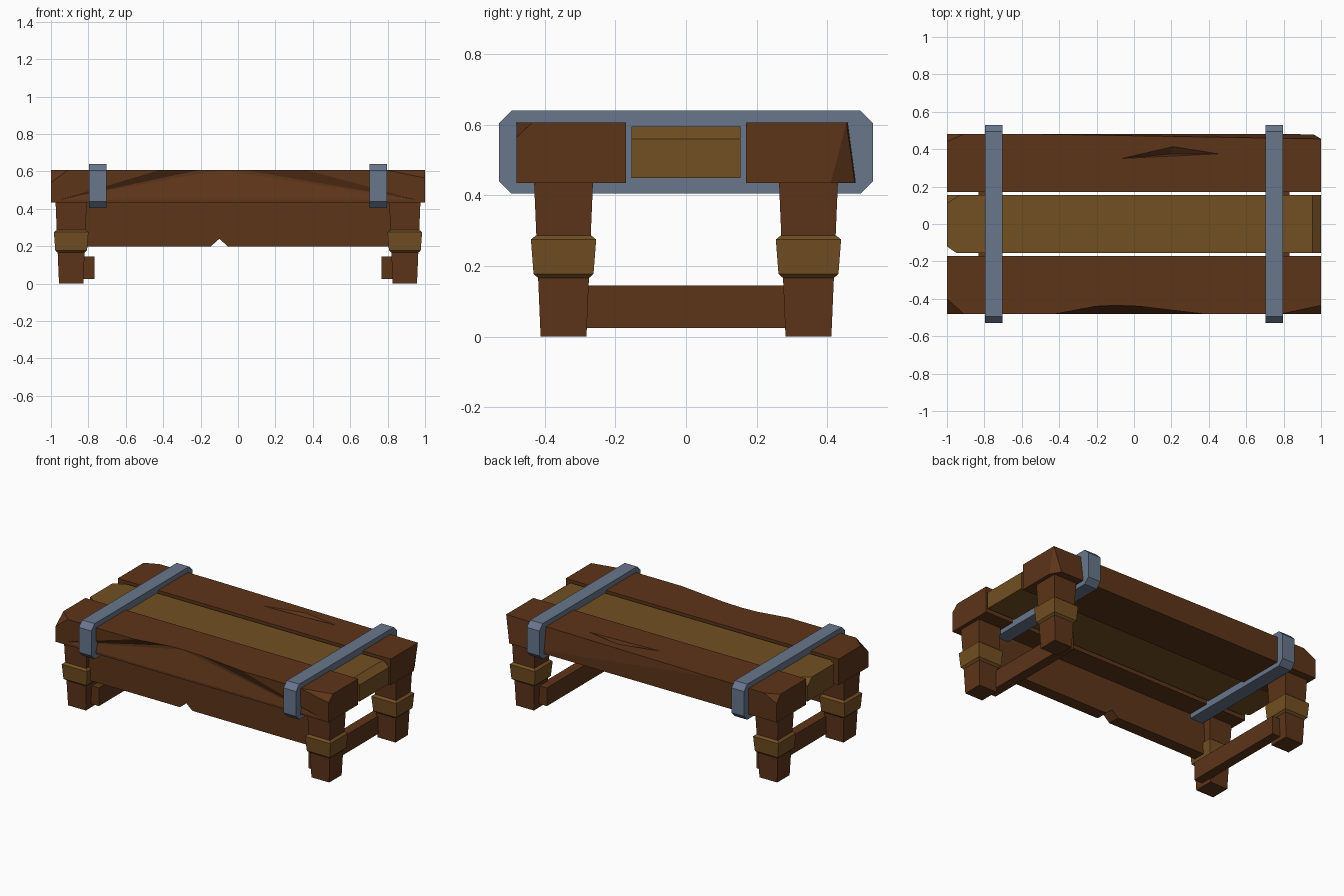
import bpy, bmesh
from mathutils import Vector

if "Cube" in bpy.data.objects:
    bpy.data.objects.remove(bpy.data.objects["Cube"])


def material(name, rgb):
    m = bpy.data.materials.new(name)
    m.diffuse_color = (*rgb, 1)
    m.use_nodes = True
    m.node_tree.nodes["Principled BSDF"].inputs["Base Color"].default_value = m.diffuse_color
    return m


DARK = material("dark_wood", (0.11, 0.035, 0.010))
LIGHT = material("light_wood", (0.17, 0.078, 0.016))
METAL = material("metal", (0.14, 0.18, 0.26))


def finish(name, bm, *mats):
    bmesh.ops.recalc_face_normals(bm, faces=bm.faces)
    me = bpy.data.meshes.new(name)
    bm.to_mesh(me)
    bm.free()
    for m in mats:
        me.materials.append(m)
    ob = bpy.data.objects.new(name, me)
    bpy.context.collection.objects.link(ob)
    return ob


def box(name, lo, hi, mat, chops=()):
    """Box between two corners; each chop is three points of a cutting plane."""
    lo, hi = Vector(lo), Vector(hi)
    mid = (lo + hi) / 2
    bm = bmesh.new()
    bmesh.ops.create_cube(bm, size=1)
    for v in bm.verts:
        v.co = mid + Vector(a * b for a, b in zip(v.co, hi - lo))
    for pts in chops:
        a, b, c = map(Vector, pts)
        n = (b - a).cross(c - a).normalized()
        if n.dot(mid - a) > 0:
            n = -n
        cut = bmesh.ops.bisect_plane(bm, geom=bm.verts[:] + bm.edges[:] + bm.faces[:],
                                     plane_co=a, plane_no=n, clear_outer=True)
        edges = [e for e in cut["geom_cut"] if isinstance(e, bmesh.types.BMEdge)]
        bmesh.ops.holes_fill(bm, edges=edges, sides=0)
    return finish(name, bm, mat)


def prism(name, pts, axis, a, b, mat):
    """Extrude a 2D outline along axis 0 (x) or 1 (y)."""
    bm = bmesh.new()
    place = lambda p, t: (t, p[0], p[1]) if axis == 0 else (p[0], t, p[1])
    face = bm.faces.new([bm.verts.new(place(p, a)) for p in pts])
    ext = bmesh.ops.extrude_face_region(bm, geom=[face])
    for v in ext["geom"]:
        if isinstance(v, bmesh.types.BMVert):
            v.co[axis] = b
    return finish(name, bm, mat)


def square_loft(name, cx, cy, rings, mat):
    """Stack of squares given as (height, half width)."""
    bm = bmesh.new()
    loops = [[bm.verts.new((cx + i * h, cy + j * h, z))
              for i, j in ((-1, -1), (1, -1), (1, 1), (-1, 1))] for z, h in rings]
    for p, q in zip(loops, loops[1:]):
        for k in range(4):
            n = (k + 1) % 4
            bm.faces.new((p[k], p[n], q[n], q[k]))
    bm.faces.new(loops[0])
    bm.faces.new(loops[-1])
    return finish(name, bm, mat)


def carve(ob, pts):
    """Subtract the convex hull of some points."""
    bm = bmesh.new()
    for p in pts:
        bm.verts.new(p)
    hull = bmesh.ops.convex_hull(bm, input=bm.verts[:])
    loose = [v for v in set(hull["geom_interior"]) if isinstance(v, bmesh.types.BMVert)]
    bmesh.ops.delete(bm, geom=loose, context="VERTS")
    cutter = finish("cutter", bm, ob.data.materials[0])
    cutter.hide_render = True
    mod = ob.modifiers.new("carve", "BOOLEAN")
    mod.operation, mod.solver, mod.object = "DIFFERENCE", "EXACT", cutter
    bpy.context.view_layer.objects.active = ob
    bpy.ops.object.modifier_apply(modifier=mod.name)
    bpy.data.objects.remove(cutter)


# Seat planks
T, B = 0.607, 0.435
front = box("front_plank", (-1, -0.48, B), (1, -0.17, T), DARK, [
    ((-0.91, -0.48, T), (-1, -0.40, T), (-1, -0.48, 0.54)),
    ((0.79, -0.48, T), (1, -0.435, T), (1, -0.48, 0.565))])
back = box("back_plank", (-1, 0.17, B), (1, 0.48, T), DARK, [
    ((-0.91, 0.48, T), (-1, 0.44, T), (-1, 0.48, 0.56)),
    ((-0.5, 0.48, T), (1, 0.455, T), (1, 0.478, B)),
    ((1, 0.41, B), (0.96, 0.48, B), (1, 0.455, T))])
box("middle_plank", (-1, -0.155, 0.45), (1, 0.155, 0.595), LIGHT, [
    ((-0.93, 0.155, 0.595), (-1, 0.11, 0.595), (-1, 0.155, 0.55)),
    ((-0.95, -0.155, 0.595), (-1, -0.12, 0.595), (-1, -0.12, 0.45)),
    ((0.955, 0, 0.595), (0.955, 0.1, 0.595), (1, 0, 0.56))])

# Worn hollow in the front plank, with pale wood exposed on top
carve(front, [(-0.95, -0.48, 0.45), (0.95, -0.48, 0.45), (-0.08, -0.462, 0.54),
              (-0.34, -0.48, T), (0.28, -0.48, T), (-0.1, -0.435, T),
              (-0.34, -0.48, 0.63), (0.28, -0.48, 0.63), (-0.1, -0.435, 0.63),
              (-0.95, -0.6, 0.45), (0.95, -0.6, 0.45), (-0.34, -0.6, 0.63), (0.28, -0.6, 0.63)])
front.data.materials.append(LIGHT)
for f in front.data.polygons:
    c = f.center
    if abs(c.x + 0.05) < 0.2 and -0.479 < c.y < -0.43 and 0.56 < c.z < 0.606:
        f.material_index = 1

# Gouge in the back plank
carve(back, [(-0.07, 0.35, T + 0.001), (0.21, 0.415, T + 0.001), (0.46, 0.375, T + 0.001),
             (0.2, 0.375, 0.575)])

# Metal straps around the planks
strap = [(-0.53, 0.44), (-0.495, 0.405), (0.495, 0.405), (0.53, 0.44),
         (0.53, 0.605), (0.495, 0.64), (-0.495, 0.64), (-0.53, 0.605)]
for side, s in (("left", -1), ("right", 1)):
    prism(f"{side}_strap", strap, 0, s * 0.75 - 0.046, s * 0.75 + 0.046, METAL)
    # Low side stretcher
    box(f"{side}_stretcher", (s * 0.80 - 0.032, -0.36, 0.025), (s * 0.80 + 0.032, 0.36, 0.145), DARK)
    # Tapered legs with pale collars
    for end, t in (("front", -1), ("back", 1)):
        x, y = s * 0.892, t * 0.347
        square_loft(f"{end}_{side}_leg", x, y, [(0, 0.065), (0.45, 0.084)], DARK)
        square_loft(f"{end}_{side}_collar", x, y,
                    [(0.165, 0.071), (0.178, 0.085), (0.275, 0.0925), (0.287, 0.078)], LIGHT)

# Front apron board with a notch
prism("front_apron", [(-0.85, 0.20), (-0.145, 0.20), (-0.10, 0.24), (-0.055, 0.20),
                      (0.85, 0.20), (0.85, 0.44), (-0.85, 0.44)], 1, -0.40, -0.32, DARK)
